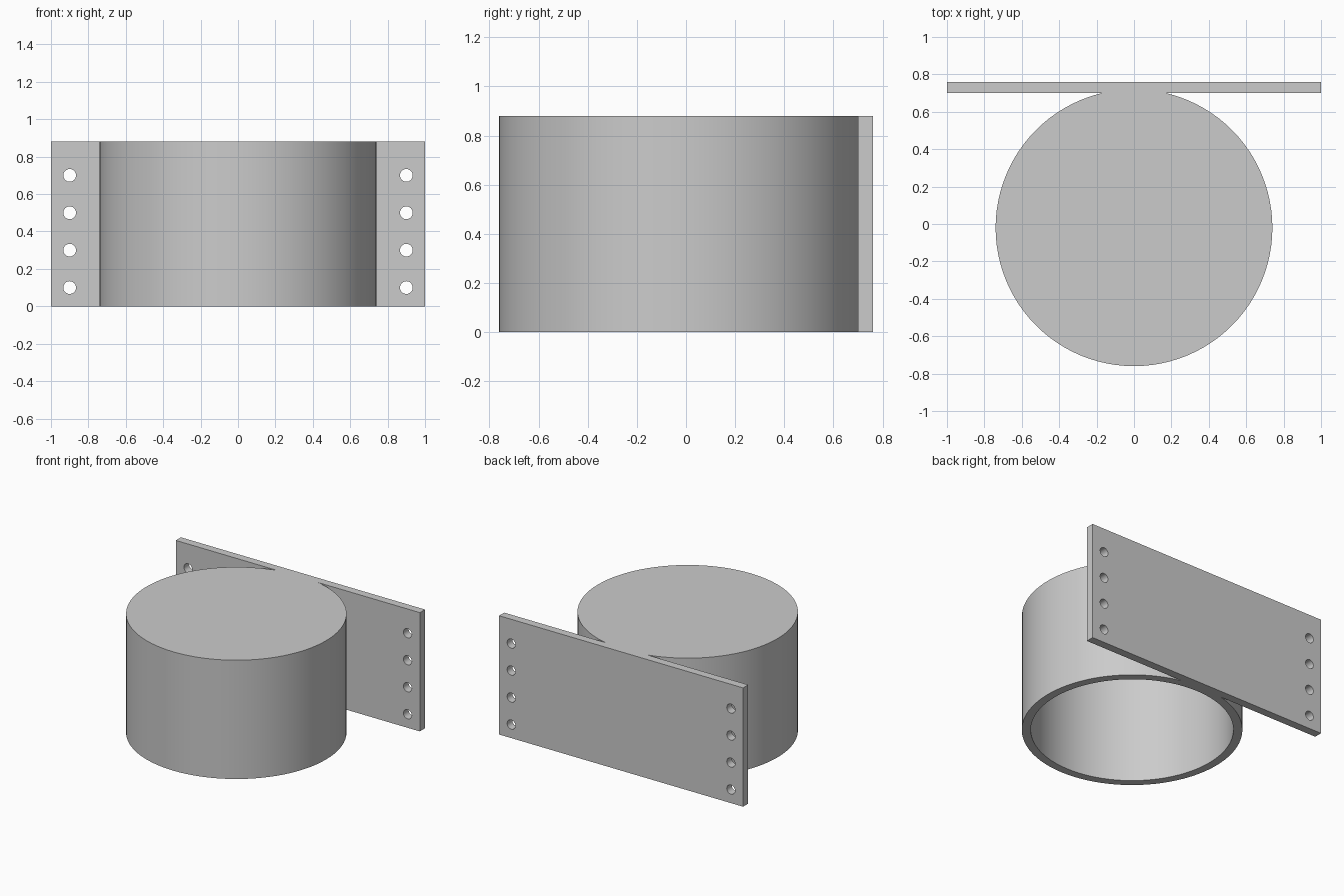
import bpy
from math import pi, radians

default = bpy.data.objects.get("Cube")
if default:
    bpy.data.objects.remove(default, do_unlink=True)

HEIGHT = 0.88
CENTER_Y = -0.02
OUTER_R, INNER_R = 0.74, 0.68
CAP = 0.06
PLATE_FRONT, PLATE_BACK = 0.70, 0.76

grey = bpy.data.materials.new("plain grey")
grey.use_nodes = True
colour = (0.6, 0.6, 0.6, 1)
grey.diffuse_color = colour
grey.node_tree.nodes["Principled BSDF"].inputs["Base Color"].default_value = colour


def cylinder(name, radius, depth, location, sides, rotation=(0, 0, 0)):
    bpy.ops.mesh.primitive_cylinder_add(vertices=sides, radius=radius, depth=depth,
                                        location=location, rotation=rotation)
    obj = bpy.context.object
    obj.name = name
    obj.hide_render = True
    return obj


def combine(target, tool, operation):
    """Apply a boolean to the target and discard the tool."""
    mod = target.modifiers.new(operation.lower(), "BOOLEAN")
    mod.operation = operation
    mod.solver = "EXACT"
    mod.object = tool
    bpy.context.view_layer.objects.active = target
    bpy.ops.object.modifier_apply(modifier=mod.name)
    bpy.data.objects.remove(tool, do_unlink=True)


# Mounting plate across the back
bpy.ops.mesh.primitive_cube_add(size=1, location=(0, (PLATE_FRONT + PLATE_BACK) / 2, HEIGHT / 2))
housing = bpy.context.object
housing.name = "cup_with_mounting_plate"
housing.scale = (2, PLATE_BACK - PLATE_FRONT, HEIGHT)
bpy.ops.object.transform_apply(location=True, rotation=True, scale=True)
housing.data.materials.append(grey)

# Round cup, fused to the plate
drum = cylinder("round_cup", OUTER_R, HEIGHT, (0, CENTER_Y, HEIGHT / 2), 96)
drum.data.materials.append(grey)
combine(housing, drum, "UNION")

# Cavity, open at the bottom and closed by a cap at the top
cavity = cylinder("cavity_cutter", INNER_R, HEIGHT, (0, CENTER_Y, HEIGHT / 2 - CAP), 96)
cavity.data.materials.append(grey)
combine(housing, cavity, "DIFFERENCE")

# Column of screw holes near each end of the plate
for side in (-1, 1):
    for row in range(4):
        hole = cylinder("hole_cutter", 0.034, 0.2,
                        (side * 0.9, (PLATE_FRONT + PLATE_BACK) / 2, 0.1 + 0.2 * row),
                        32, (pi / 2, 0, 0))
        hole.data.materials.append(grey)
        combine(housing, hole, "DIFFERENCE")

# Smooth curved walls with crisp rims
bpy.ops.object.select_all(action="DESELECT")
housing.select_set(True)
bpy.context.view_layer.objects.active = housing
bpy.ops.object.shade_smooth_by_angle(angle=radians(30))
